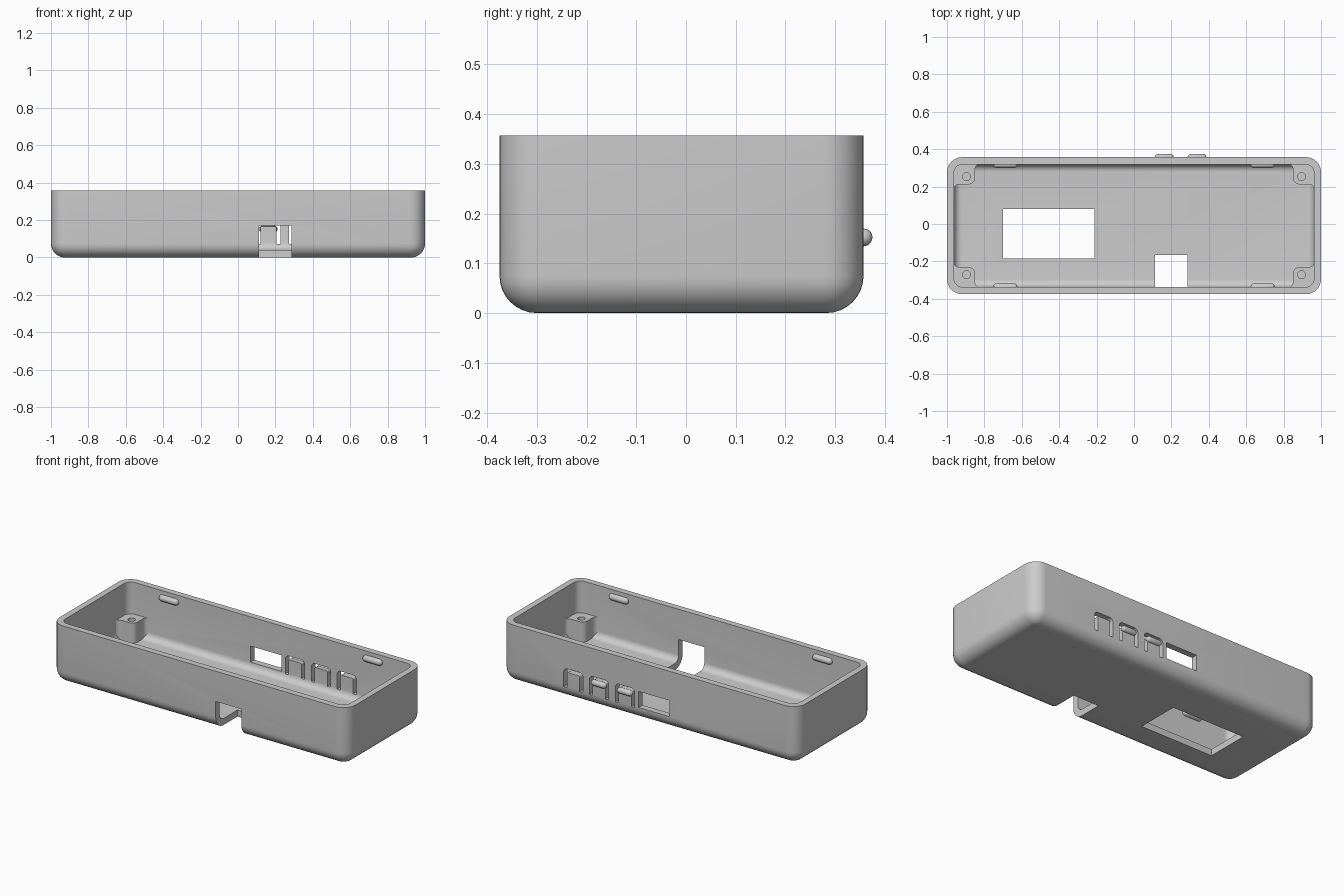
import bpy, bmesh, math
from mathutils import Vector, Matrix

if "Cube" in bpy.data.objects:
    bpy.data.objects.remove(bpy.data.objects["Cube"], do_unlink=True)

GREY = (0.604, 0.604, 0.604, 1)
grey = bpy.data.materials.new("plain_grey")
grey.use_nodes = True
grey.diffuse_color = GREY
grey.node_tree.nodes["Principled BSDF"].inputs["Base Color"].default_value = GREY


def finish(name, bm):
    bmesh.ops.recalc_face_normals(bm, faces=bm.faces)
    mesh = bpy.data.meshes.new(name)
    bm.to_mesh(mesh)
    bm.free()
    mesh.materials.append(grey)
    obj = bpy.data.objects.new(name, mesh)
    bpy.context.collection.objects.link(obj)
    return obj


def rounded(corners, steps=8):
    """Outline from (u, v, radius) corners."""
    out = []
    for i, (u, v, r) in enumerate(corners):
        p = Vector((u, v))
        if r == 0:
            out.append(p)
            continue
        a = (Vector(corners[i - 1][:2]) - p).normalized()
        b = (Vector(corners[(i + 1) % len(corners)][:2]) - p).normalized()
        half = math.acos(max(-1, min(1, a.dot(b)))) / 2
        centre = p + (a + b).normalized() * (r / math.sin(half))
        t = r / math.tan(half)
        start, end = p + a * t - centre, p + b * t - centre
        sweep = math.pi - 2 * half
        for k in range(steps + 1):
            f = sweep * k / steps
            arc = start * math.sin(sweep - f) + end * math.sin(f)
            out.append(centre + arc / math.sin(sweep))
    return out


def rect(x0, x1, y0, y1, r=0.0):
    return rounded([(x0, y0, r), (x1, y0, r), (x1, y1, r), (x0, y1, r)])


def prism(name, outline, lo, hi, axis="z"):
    """Extrude an outline along z, or an x-z outline along y."""
    bm = bmesh.new()
    rings = [[bm.verts.new((p.x, p.y, w) if axis == "z" else (p.x, w, p.y)) for p in outline]
             for w in (lo, hi)]
    skin(bm, rings)
    return finish(name, bm)


def skin(bm, rings):
    n = len(rings[0])
    for a, b in zip(rings, rings[1:]):
        for i in range(n):
            j = (i + 1) % n
            bm.faces.new((a[i], a[j], b[j], b[i]))
    bm.faces.new(rings[0])
    bm.faces.new(rings[-1])


def cut(obj, cutter):
    mod = obj.modifiers.new("cut", "BOOLEAN")
    mod.operation = "DIFFERENCE"
    mod.solver = "EXACT"
    mod.object = cutter
    cutter.hide_render = True
    bpy.context.view_layer.objects.active = obj
    bpy.ops.object.modifier_apply(modifier=mod.name)
    bpy.data.objects.remove(cutter, do_unlink=True)


def capsule(name, centre, length, r):
    bm = bmesh.new()
    bmesh.ops.create_uvsphere(bm, u_segments=20, v_segments=11, radius=r,
                              matrix=Matrix.Rotation(math.pi / 2, 4, "Y"))
    for v in bm.verts:
        v.co.x += math.copysign(length / 2 - r, v.co.x)
        v.co += Vector(centre)
    return finish(name, bm)


# Tray shell: outside from bottom to rim, then inside down to the floor
FRONT, BACK, TOP, WALL = -0.375, 0.357, 0.357, 0.038
bm = bmesh.new()
rings = []


def ring(inset, r, z):
    outline = rect(-1 + inset, 1 - inset, FRONT + inset, BACK - inset, r)
    rings.append([bm.verts.new((p.x, p.y, z)) for p in outline])


def fillet_rings(inset, r, floor, radius, angles):
    for a in angles:
        d = radius * (1 - math.sin(a))
        ring(inset + d, r - d, floor + radius * (1 - math.cos(a)))


quarter = [k * math.pi / 16 for k in range(9)]
fillet_rings(0, 0.08, 0, 0.075, quarter)
ring(0, 0.08, TOP)
ring(WALL, 0.045, TOP)
fillet_rings(WALL, 0.045, 0.04, 0.04, quarter[::-1])
skin(bm, rings)
shell = finish("tray_shell", bm)

# Openings in floor, front wall and back wall
cut(shell, prism("floor_window_cutter", rect(-0.7, -0.21, -0.185, 0.08), -0.1, 0.2))
cut(shell, prism("front_notch_cutter", rect(0.112, 0.285, -0.1, 0.172), -0.5, -0.165, "y"))
cut(shell, prism("back_window_cutter", rect(-0.14, 0.07, 0.08, 0.178), 0.25, 0.5, "y"))

# Arched slots that leave spring tabs in the back wall
W, SLOT, LOW, HIGH = 0.065, 0.022, 0.072, 0.187
TABS = (0.162, 0.337, 0.511)
for x in TABS:
    w = W - SLOT
    arch = rounded([(x - W, LOW, 0), (x - W, HIGH, 0.025), (x + W, HIGH, 0.025), (x + W, LOW, 0),
                    (x + w, LOW, 0), (x + w, HIGH - SLOT, 0.008),
                    (x - w, HIGH - SLOT, 0.008), (x - w, LOW, 0)])
    cut(shell, prism("tab_slot_cutter", arch, 0.25, 0.5, "y"))

parts = [shell]

# Push buttons on two of the tabs
for i, x in enumerate(TABS[:2]):
    parts.append(capsule(f"button_{i + 1}", (x, BACK, 0.152), 0.1, 0.018))

# Snap ridges near the rim inside the long walls
for side, y in (("front", FRONT + WALL), ("back", BACK - WALL)):
    for hand, x in (("right", -0.688), ("left", 0.688)):
        parts.append(capsule(f"snap_ridge_{side}_{hand}", (x, y, 0.313), 0.13, 0.02))

# Corner screw posts, blended into the walls
E, E2 = -0.003, -0.006
profile = [(E2, E2, 0), (0.145, E2, 0), (0.145, E, 0), (0.112, E, 0.03), (0.112, 0.107, 0.035),
           (E, 0.107, 0.03), (E, 0.14, 0), (E2, 0.14, 0)]
for side, wall_y, sy in (("front", FRONT + WALL, 1), ("back", BACK - WALL, -1)):
    for hand, sx in (("right", 1), ("left", -1)):
        wall_x = -sx * (1 - WALL)
        outline = rounded([(wall_x + sx * u, wall_y + sy * v, r) for u, v, r in profile])
        post = prism(f"screw_post_{side}_{hand}", outline, 0.038, 0.163)
        cx, cy, r = wall_x + sx * 0.066, wall_y + sy * 0.066, 0.021
        hole = [Vector((cx + r * math.cos(k * math.pi / 12), cy + r * math.sin(k * math.pi / 12)))
                for k in range(24)]
        cut(post, prism("screw_hole_cutter", hole, 0.06, 0.25))
        parts.append(post)

# Smooth curves, crisp edges
bpy.ops.object.select_all(action="DESELECT")
for part in parts:
    part.select_set(True)
bpy.context.view_layer.objects.active = shell
bpy.ops.object.shade_smooth_by_angle(angle=math.radians(30))
